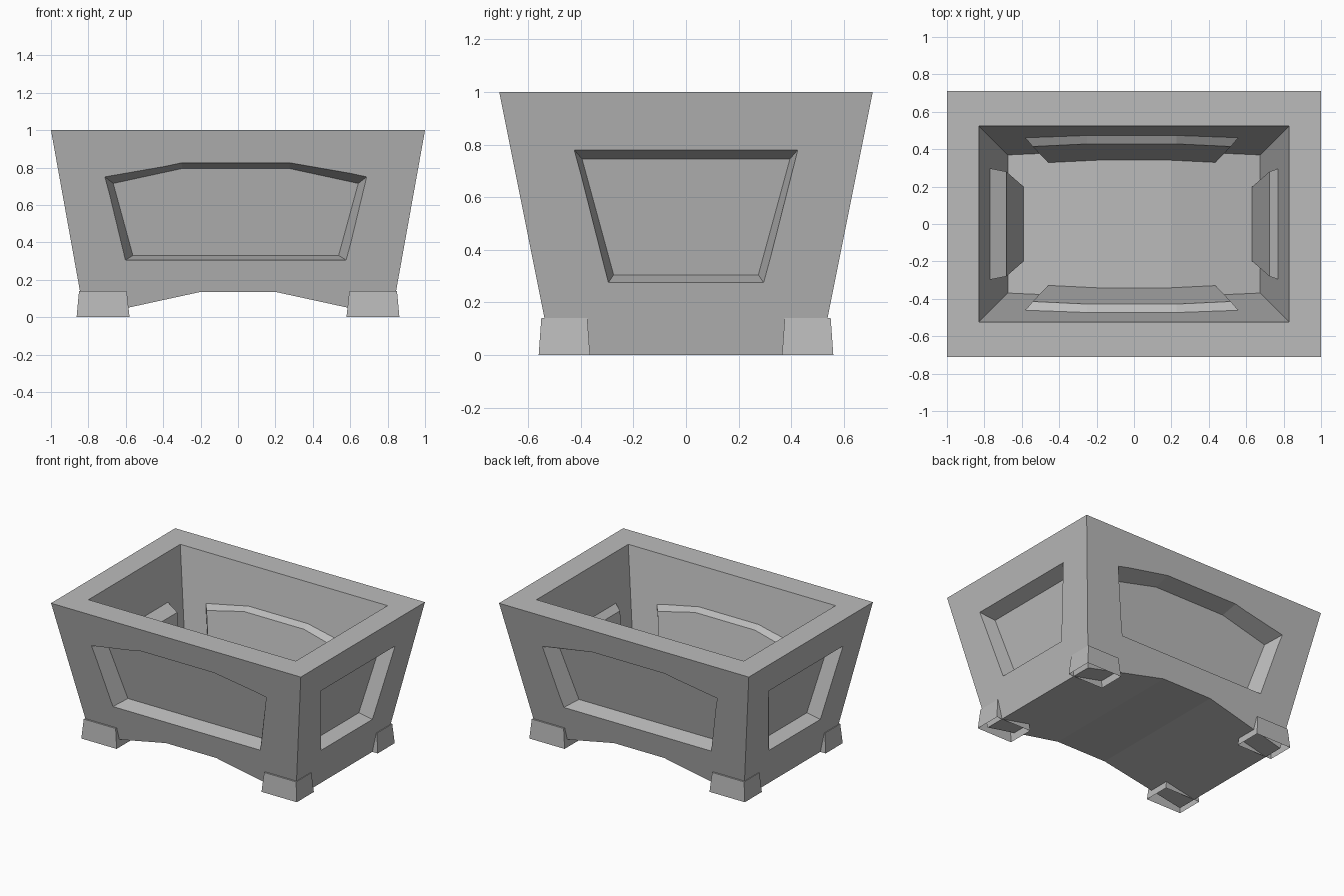
import bpy
import bmesh

cube = bpy.data.objects.get("Cube")
if cube:
    bpy.data.objects.remove(cube, do_unlink=True)

stone = bpy.data.materials.new("grey_stone")
stone.use_nodes = True
stone.diffuse_color = (0.5, 0.5, 0.5, 1)
stone.node_tree.nodes["Principled BSDF"].inputs["Base Color"].default_value = (0.5, 0.5, 0.5, 1)


def loft(name, ring_a, ring_b, open_a=False):
    """Skin two matching loops and cap the ends."""
    bm = bmesh.new()
    a = [bm.verts.new(p) for p in ring_a]
    b = [bm.verts.new(p) for p in ring_b]
    for i in range(len(a)):
        j = (i + 1) % len(a)
        bm.faces.new((a[i], a[j], b[j], b[i]))
    if not open_a:
        bm.faces.new(a[::-1])
    bm.faces.new(b)
    bmesh.ops.recalc_face_normals(bm, faces=bm.faces)
    mesh = bpy.data.meshes.new(name)
    bm.to_mesh(mesh)
    bm.free()
    mesh.materials.append(stone)
    obj = bpy.data.objects.new(name, mesh)
    bpy.context.collection.objects.link(obj)
    return obj


def profile(half, shift=0):
    """Mirror a half outline of (across, z) into a closed loop."""
    return [(u + shift, z) for u, z in half] + [(shift - u, z) for u, z in reversed(half)]


def on_wall(half, base, slope, axis, side, shift=0):
    """Lay an outline on a leaning wall plane."""
    pts = []
    for u, z in profile(half, shift):
        d = side * (base + slope * z)
        pts.append((d, u, z) if axis == "x" else (u, d, z))
    return pts


def stretch(inner, outer, factor):
    return [tuple(p + (q - p) * factor for p, q in zip(a, b)) for a, b in zip(inner, outer)]


def cut(target, cutter):
    cutter.hide_render = True
    mod = target.modifiers.new("cut", "BOOLEAN")
    mod.operation = "DIFFERENCE"
    mod.solver = "EXACT"
    mod.object = cutter
    bpy.context.view_layer.objects.active = target
    bpy.ops.object.modifier_apply(modifier=mod.name)
    bpy.data.objects.remove(cutter, do_unlink=True)


# Tapered box with arched underside
outline = [(0.2, 0.135), (0.82, 0), (1, 1)]
body = loft("planter_box", on_wall(outline, 0.51, 0.2, "y", -1), on_wall(outline, 0.51, 0.2, "y", 1))

# Hollow interior
hollow = [(0.2, 0.29), (0.674, 0.18), (0.849, 1.1)]
cut(body, loft("hollow_cutter", on_wall(hollow, 0.335, 0.19, "y", -1), on_wall(hollow, 0.335, 0.19, "y", 1)))

# Recess outlines (outer edge, sunk edge) and matching inner bulges (wall edge, raised edge)
long_recess = ([(0.59, 0.305), (0.70, 0.75), (0.29, 0.825)], [(0.55, 0.33), (0.655, 0.715), (0.285, 0.795)])
short_recess = ([(0.295, 0.275), (0.425, 0.78)], [(0.275, 0.305), (0.395, 0.745)])
long_bulge = ([(0.47, 0.2), (0.58, 0.67), (0.24, 0.735)], [(0.44, 0.2), (0.53, 0.64), (0.24, 0.705)])
short_bulge = ([(0.21, 0.15), (0.30, 0.69)], [(0.19, 0.15), (0.28, 0.64)])

for label, axis, side, raised in (("front", "y", -1, 0.28), ("back", "y", 1, 0.28),
                                  ("right", "x", -1, 0.548), ("left", "x", 1, 0.59)):
    long_side = axis == "y"
    recess, bulge = (long_recess, long_bulge) if long_side else (short_recess, short_bulge)
    base, slope, depth = (0.51, 0.2, 0.12) if long_side else (0.82, 0.18, 0.1)
    wall = 0.335 if long_side else 0.64
    shift = -0.012 if long_side else 0
    # Sunken outer panel
    outer = on_wall(recess[0], base, slope, axis, side, shift)
    inner = on_wall(recess[1], base - depth, slope, axis, side, shift)
    cut(body, loft("recess_cutter", stretch(inner, outer, 1.3), inner))
    # Raised inner panel
    foot_edge = on_wall(bulge[0], wall + 0.012, 0.19, axis, side, shift)
    face_edge = on_wall(bulge[1], raised, 0.21, axis, side, shift)
    loft(label + "_inner_panel", foot_edge, face_edge)


# Corner feet, open underneath
def foot_ring(sx, sy, x0, x1, y0, y1, z):
    return [(sx * x, sy * y, z) for x, y in ((x0, y0), (x1, y0), (x1, y1), (x0, y1))]


for sx, xname in ((1, "left"), (-1, "right")):
    for sy, yname in ((-1, "front"), (1, "back")):
        loft(f"{yname}_{xname}_foot",
             foot_ring(sx, sy, 0.58, 0.863, 0.365, 0.56, 0),
             foot_ring(sx, sy, 0.595, 0.85, 0.375, 0.55, 0.14), open_a=True)
